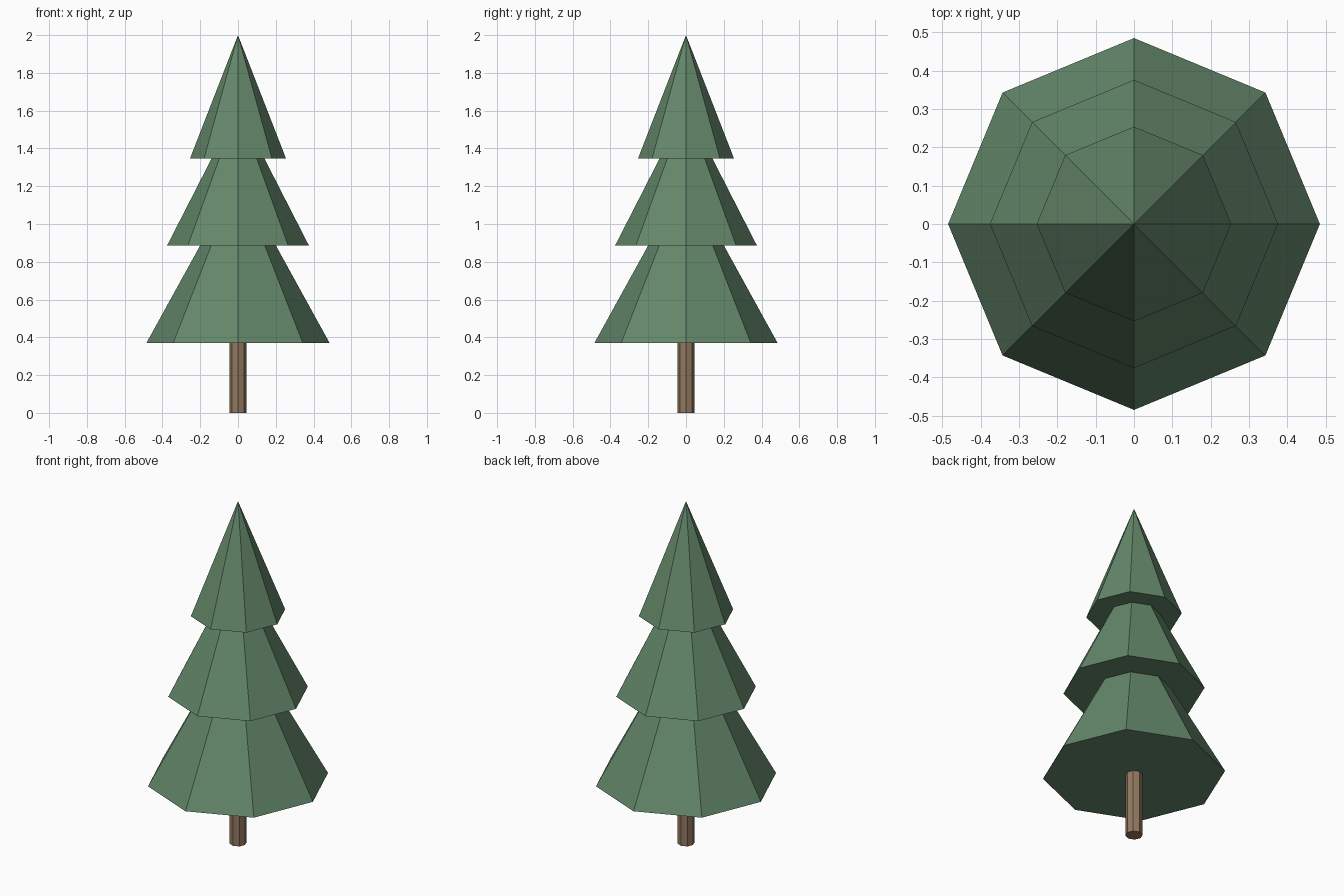
import bpy

if "Cube" in bpy.data.objects:
    bpy.data.objects.remove(bpy.data.objects["Cube"])


def material(name, srgb):
    m = bpy.data.materials.new(name)
    lin = [((c / 255 + 0.055) / 1.055) ** 2.4 for c in srgb]
    m.diffuse_color = (*lin, 1)
    m.use_nodes = True
    m.node_tree.nodes["Principled BSDF"].inputs["Base Color"].default_value = m.diffuse_color
    return m


def cone(name, r_bottom, r_top, z_bottom, z_top, mat):
    bpy.ops.mesh.primitive_cone_add(
        vertices=8, radius1=r_bottom, radius2=r_top, depth=z_top - z_bottom,
        location=(0, 0, (z_bottom + z_top) / 2))
    ob = bpy.context.object
    ob.name = name
    ob.data.materials.append(mat)
    return ob


green = material("needle green", (100, 135, 106))
brown = material("bark brown", (146, 121, 96))

# Trunk
cone("trunk", 0.046, 0.046, 0, 0.38, brown)

# Foliage tiers, each tucked into the one above
cone("lower_foliage", 0.485, 0, 0.37, 1.25, green)
cone("middle_foliage", 0.376, 0, 0.885, 1.62, green)
cone("top_foliage", 0.254, 0, 1.347, 2.0, green)
